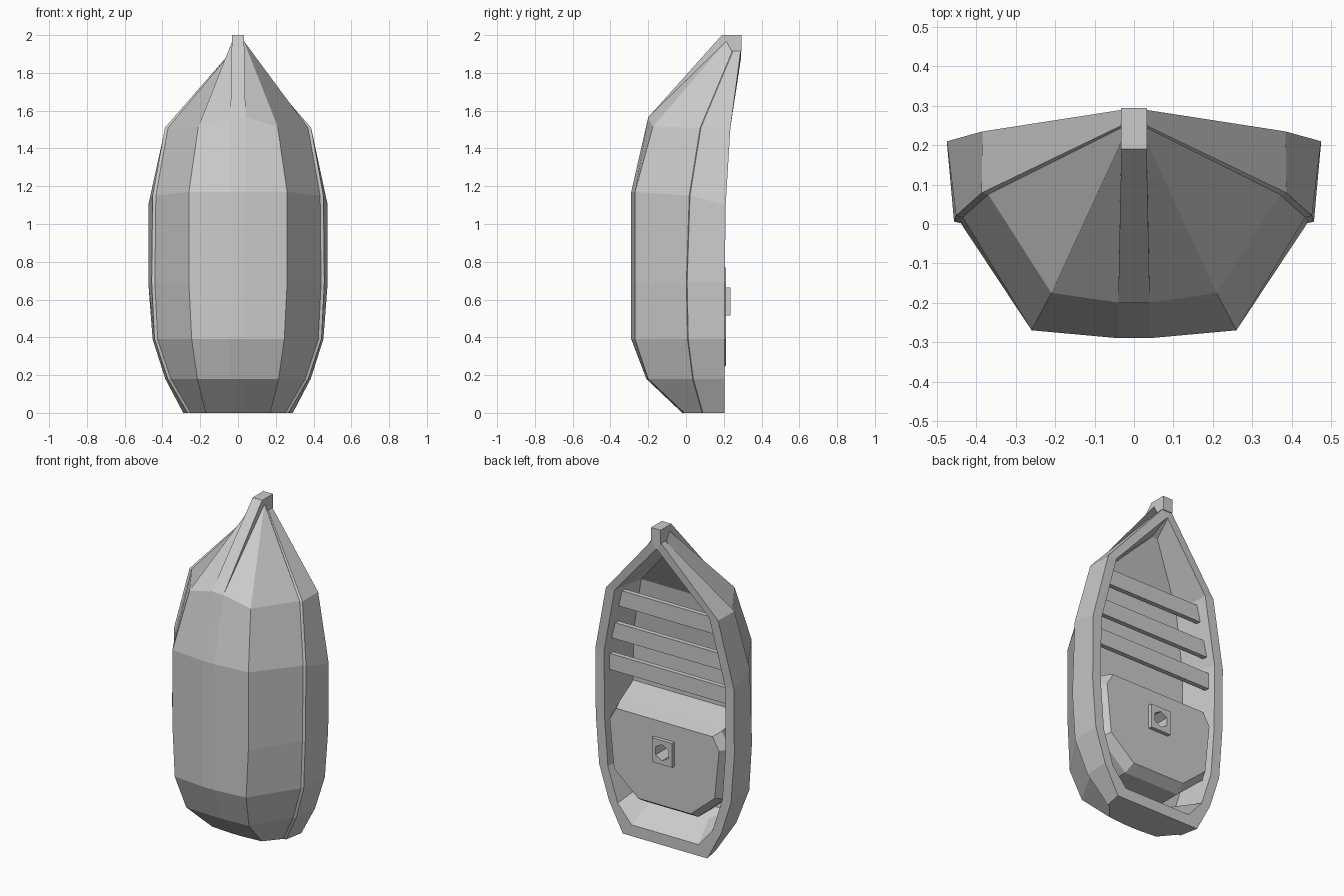
import bpy
import bmesh
from mathutils import Vector

cube = bpy.data.objects.get("Cube")
if cube:
    bpy.data.objects.remove(cube, do_unlink=True)

grey = bpy.data.materials.new("plain_grey")
grey.use_nodes = True
grey.diffuse_color = (0.6, 0.6, 0.6, 1)
grey.node_tree.nodes["Principled BSDF"].inputs["Base Color"].default_value = (0.6, 0.6, 0.6, 1)


def finish(name, bm):
    """Turn a bmesh into a flat shaded object with outward normals."""
    bmesh.ops.remove_doubles(bm, verts=bm.verts, dist=0.0005)
    bmesh.ops.recalc_face_normals(bm, faces=bm.faces)
    mesh = bpy.data.meshes.new(name)
    bm.to_mesh(mesh)
    bm.free()
    mesh.materials.append(grey)
    obj = bpy.data.objects.new(name, mesh)
    bpy.context.collection.objects.link(obj)
    return obj


def loft(name, rings):
    """Closed rings of points joined into a capped solid."""
    bm = bmesh.new()
    rows = [[bm.verts.new(p) for p in ring] for ring in rings]
    for a, b in zip(rows, rows[1:]):
        for i in range(len(a)):
            j = (i + 1) % len(a)
            bm.faces.new((a[i], a[j], b[j], b[i]))
    bm.faces.new(rows[0])
    bm.faces.new(rows[-1])
    return finish(name, bm)


def mirrored(half):
    """Mirror a half section across the centre plane into a full row."""
    return half + [(-x, y, z) for x, y, z in reversed(half)]


def box(name, lo, hi):
    corners = [(lo[0], lo[2]), (hi[0], lo[2]), (hi[0], hi[2]), (lo[0], hi[2])]
    return loft(name, [[(x, y, z) for x, z in corners] for y in (lo[1], hi[1])])


# Hull stations from stern to bow: keel (y, z), then chine, wale, rim
# and inside floor edge (x, y, z)
stations = [
    ((-.02, 0), (.17, -.01, 0), (.25, .085, 0), (.29, .205, 0), (.2, .06, .17)),
    ((-.21, .18), (.215, -.2, .18), (.355, .035, .18), (.385, .205, .18), (.3, 0, .22)),
    ((-.29, .39), (.245, -.27, .39), (.425, .008, .39), (.452, .205, .39), (.37, -.03, .39)),
    ((-.29, .69), (.26, -.27, .69), (.44, .002, .69), (.475, .205, .69), (.385, -.03, .69)),
    ((-.29, 1.17), (.26, -.27, 1.17), (.435, .017, 1.15), (.475, .21, 1.1), (.38, -.03, 1.15)),
    ((-.2, 1.565), (.21, -.175, 1.515), (.37, .075, 1.51), (.385, .235, 1.51), (.3, .01, 1.5)),
    ((.215, 1.97), (.03, .215, 1.97), (.03, .245, 1.915), (.03, .29, 1.92), (.02, .18, 1.79)),
]


def outer_half(keel, chine, wale, rim, floor):
    x, y, z = wale
    lip = (x + (.017 if x > .1 else .004), y + .004, z)
    return [rim, lip, wale, chine, (min(.04, chine[0]), *keel)]


def inner_half(keel, chine, wale, rim, floor):
    x, y, z = rim
    return [(max(.004, x - .06), y, min(1.87, max(.07, z))), floor]


# Hull shell: outer skin, inner skin, rim and both ends
bm = bmesh.new()
outer = [[bm.verts.new(p) for p in mirrored(outer_half(*s))] for s in stations]
inner = [[bm.verts.new(p) for p in mirrored(inner_half(*s))] for s in stations]
for skin in (outer, inner):
    for a, b in zip(skin, skin[1:]):
        for i in range(len(a) - 1):
            bm.faces.new((a[i], a[i + 1], b[i + 1], b[i]))
    bm.faces.new(skin[0])
    bm.faces.new(skin[-1])
for k in range(len(stations) - 1):
    for side in (0, -1):
        bm.faces.new((outer[k][side], outer[k + 1][side], inner[k + 1][side], inner[k][side]))
for end in (0, -1):
    bm.faces.new((outer[end][0], outer[end][-1], inner[end][-1], inner[end][0]))
finish("hull", bm)

# Stem beam along the bow and the block at its tip
loft("stem_beam", [
    [(.04, -.2, 1.565), (-.04, -.2, 1.565), (-.04, -.12, 1.53), (.04, -.12, 1.53)],
    [(.032, .19, 2), (-.032, .19, 2), (-.032, .24, 1.93), (.032, .24, 1.93)],
])
box("stem_block", (-.033, .19, 1.912), (.033, .295, 2))

# Bench planks, each tapered to follow the hull sides
for number, (top, wide_low, wide_top) in enumerate(
        [(1.07, .42, .415), (1.27, .405, .385), (1.48, .37, .335)]):
    half = [(wide_low, top - .1), (wide_top, top)]
    outline = mirrored([(x, 0, z) for x, z in half])
    loft(f"bench_plank_{number + 1}",
         [[(x, y, z) for x, _, z in outline] for y in (.135, .165)])

# Raised stern deck with bevelled edges and a sloping forward face
deck_rings = [
    (-.04, [(.19, .21), (.35, .36), (.385, .69), (.385, .84)]),
    (.15, [(.19, .21), (.375, .37), (.405, .69), (.35, .785)]),
    (.212, [(.18, .25), (.345, .39), (.375, .69), (.33, .768)]),
]
deck = loft("stern_deck", [mirrored([(x, y, z) for x, z in half]) for y, half in deck_rings])

# Square mast step with a six-sided socket
step = box("mast_step", (-.07, .19, .515), (.07, .235, .665))
bm = bmesh.new()
bmesh.ops.create_cone(bm, cap_ends=True, segments=6, radius1=.05, radius2=.05, depth=.2)
for v in bm.verts:
    v.co = Vector((v.co.x, v.co.z + .2, v.co.y + .59))
socket = finish("socket_cutter", bm)
socket.hide_render = True
socket.hide_viewport = True
socket.display_type = 'WIRE'
for part in (deck, step):
    cut = part.modifiers.new("socket", 'BOOLEAN')
    cut.operation = 'DIFFERENCE'
    cut.solver = 'EXACT'
    cut.object = socket
